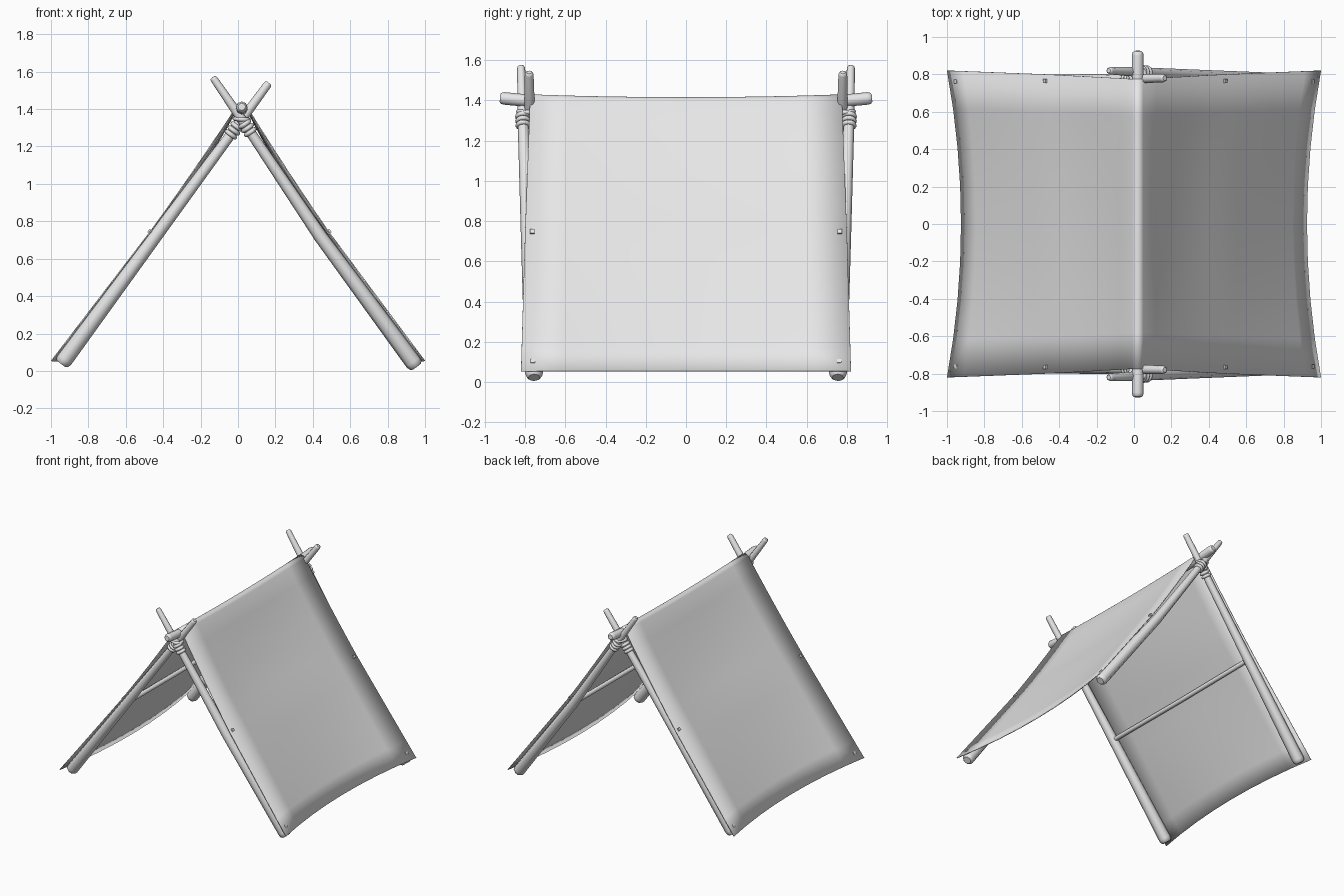
import bpy, math
from mathutils import Vector

cube = bpy.data.objects.get("Cube")
if cube:
    bpy.data.objects.remove(cube)

grey = bpy.data.materials.new("plain_grey")
grey.use_nodes = True
grey.diffuse_color = (0.8, 0.8, 0.8, 1)
grey.node_tree.nodes["Principled BSDF"].inputs["Base Color"].default_value = (0.8, 0.8, 0.8, 1)


def finish(obj, angle=40):
    obj.data.materials.clear()
    obj.data.materials.append(grey)
    bpy.ops.object.select_all(action='DESELECT')
    obj.select_set(True)
    bpy.context.view_layer.objects.active = obj
    bpy.ops.object.shade_smooth_by_angle(angle=math.radians(angle))


def tube(name, points, radii):
    """Round pole through the points, with softly rounded ends."""
    pts = [Vector(p) for p in points]
    first, last = (pts[1] - pts[0]).normalized(), (pts[-2] - pts[-1]).normalized()
    a, b = radii[0], radii[-1]
    path = [(pts[0], a * .65), (pts[0] + first * a * .25, a * .9), (pts[0] + first * a * .7, a)]
    path += list(zip(pts[1:-1], radii[1:-1]))
    path += [(pts[-1] + last * b * .7, b), (pts[-1] + last * b * .25, b * .9), (pts[-1], b * .6)]
    curve = bpy.data.curves.new(name, 'CURVE')
    curve.dimensions = '3D'
    curve.bevel_depth = 1
    curve.bevel_resolution = 2
    curve.use_fill_caps = True
    spline = curve.splines.new('POLY')
    spline.points.add(len(path) - 1)
    for sp, (co, r) in zip(spline.points, path):
        sp.co = (*co, 1)
        sp.radius = r
    temp = bpy.data.objects.new(name + "_path", curve)
    bpy.context.collection.objects.link(temp)
    bpy.context.view_layer.update()
    mesh = bpy.data.meshes.new_from_object(temp.evaluated_get(bpy.context.evaluated_depsgraph_get()))
    bpy.data.objects.remove(temp)
    obj = bpy.data.objects.new(name, mesh)
    bpy.context.collection.objects.link(obj)
    finish(obj, 50)


def ring(name, centre, direction, major, minor):
    bpy.ops.mesh.primitive_torus_add(major_radius=major, minor_radius=minor, major_segments=16,
                                     minor_segments=8, location=centre)
    obj = bpy.context.object
    obj.name = name
    obj.rotation_mode = 'QUATERNION'
    obj.rotation_quaternion = Vector(direction).to_track_quat('Z', 'Y')
    finish(obj, 60)


# Cloth surface: s runs ridge (0) - crease (1) - hem (2), t runs along the tent (-1 to 1)
RIDGE_X, RIDGE_R = 0.02, 0.035
WRAP = math.radians(34)


def cloth_point(side, s, t):
    slack = 1 - t * t
    ridge = Vector((RIDGE_X + side * RIDGE_R * math.cos(WRAP), 0,
                    1.395 - .014 * slack + RIDGE_R * math.sin(WRAP)))
    crease = Vector(((.487 if side > 0 else -.472) - side * .018 * slack, 0, .745 - .008 * slack))
    hem = Vector((side * (1 - .075 * slack), 0, .055))
    if s <= 1:
        p = ridge.lerp(crease, s)
        sag = .08 * s * (1 - s) * (.25 + .75 * slack)
        p += Vector((-side * .82, 0, -.57)) * sag
        half = .775 + .025 * s
    else:
        p = crease.lerp(hem, s - 1)
        half = .80 + .02 * (s - 1)
    p.y = half * t
    return p


def arc_point(angle, t):
    return Vector((RIDGE_X + RIDGE_R * math.cos(angle), .775 * t,
                   1.395 - .014 * (1 - t * t) + RIDGE_R * math.sin(angle)))


steps = [i / 6 for i in range(13)]
rows = [i / 4 - 1 for i in range(9)]
arc = [math.pi - WRAP - (math.pi - 2 * WRAP) * i / 6 for i in range(1, 6)]
verts = []
for t in rows:
    verts += [cloth_point(-1, s, t) for s in reversed(steps)]
    verts += [arc_point(a, t) for a in arc]
    verts += [cloth_point(1, s, t) for s in steps]
n = len(verts) // len(rows)
faces = [(j * n + i, j * n + i + 1, (j + 1) * n + i + 1, (j + 1) * n + i)
         for j in range(len(rows) - 1) for i in range(n - 1)]
mesh = bpy.data.meshes.new("cloth_cover")
mesh.from_pydata(verts, [], faces)
cover = bpy.data.objects.new("cloth_cover", mesh)
bpy.context.collection.objects.link(cover)
finish(cover)
solid = cover.modifiers.new("thickness", 'SOLIDIFY')
solid.thickness = 0.006
solid.offset = -1

# Crossed poles and lashings at each end
for end, y in (("front", -1), ("back", 1)):
    right = [Vector(p) for p in ((-.945, y * .755, .037), (-.43, y * .765, .735),
                                 (0, y * .776, 1.316), (.165, y * .78, 1.54))]
    left = [Vector(p) for p in ((.955, y * .755, .022), (.44, y * .785, .72),
                                (.03, y * .812, 1.33), (-.135, y * .82, 1.57))]
    tube(end + "_right_pole", right, (.045, .035, .026, .022))
    tube(end + "_left_pole", left, (.045, .036, .026, .02))
    for side, pole in (("right", right), ("left", left)):
        along = (pole[2] - pole[1]).normalized()
        for k in range(3):
            ring(f"{end}_{side}_lashing_{k + 1}", pole[2] - along * (.012 + .026 * k), along, .027, .012)
    ring(end + "_cross_lashing", (.02, y * .795, 1.345), (.1, 0, 1), .038, .012)

# Ridge pole and the two mid-height rails
tube("ridge_pole", [(.02, -.925, 1.412), (.02, -.76, 1.396), (.02, 0, 1.38), (.02, .76, 1.396),
                    (.02, .925, 1.412)], (.031, .031, .029, .031, .031))
for name, x in (("right_rail", -.445), ("left_rail", .45)):
    tube(name, [(x, -.79, .715), (x, 0, .71), (x, .79, .715)], (.017, .017, .017))

# Square pegs holding the cloth at crease and hem
for side, label in ((-1, "right"), (1, "left")):
    for s, t, height, spot in ((1.0, .955, .022, "crease"), (1.93, .93, .008, "hem")):
        for y, end in ((-1, "front"), (1, "back")):
            p = cloth_point(side, s, y * t)
            bpy.ops.mesh.primitive_cube_add(size=1, location=p)
            peg = bpy.context.object
            peg.name = f"{end}_{label}_{spot}_peg"
            peg.scale = (.022, .022, height)
            peg.rotation_euler = (0, side * math.radians(54), 0)
            finish(peg, 30)
